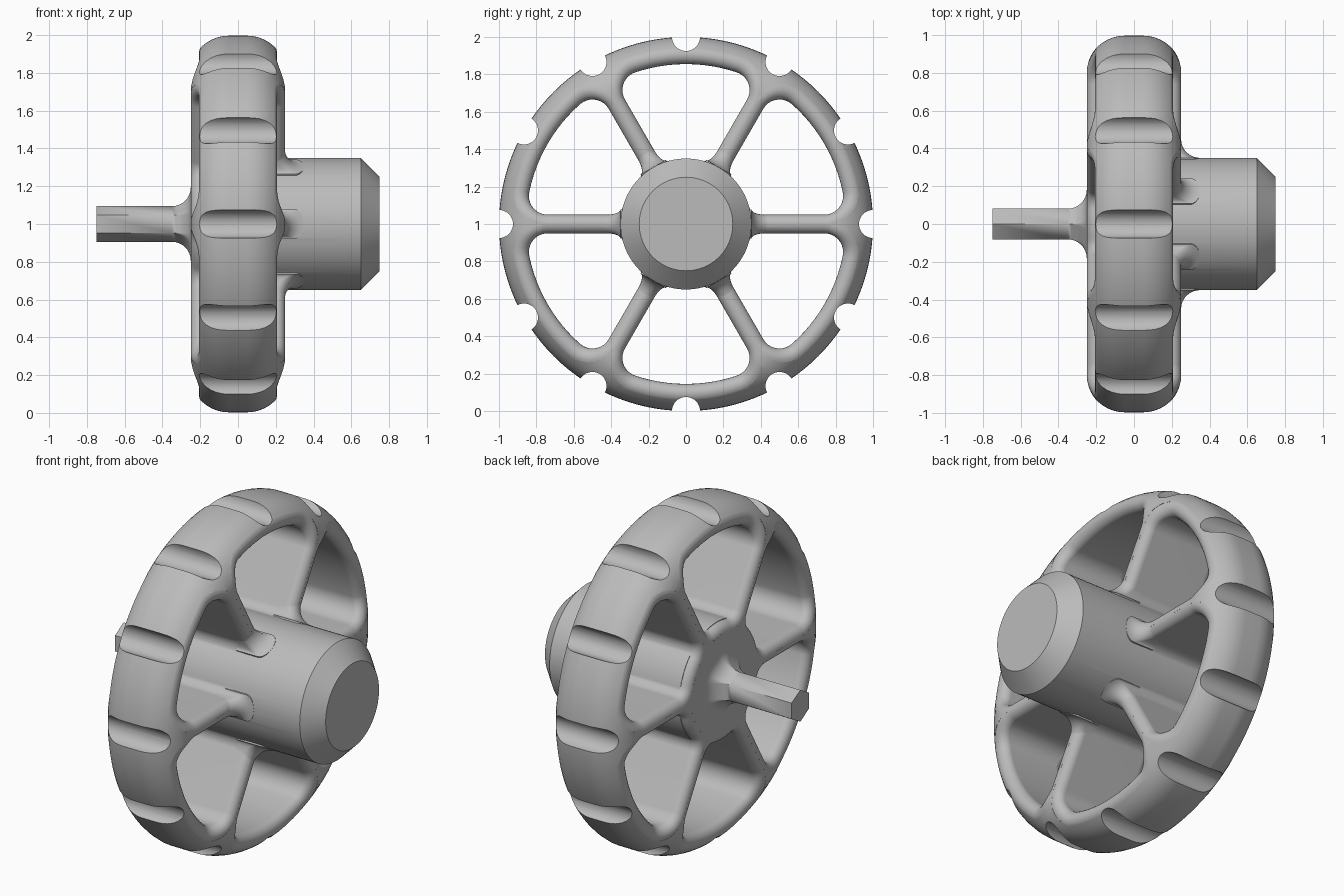
import bpy, bmesh
from math import sin, cos, pi, radians, sqrt, atan2, asin
from mathutils import Vector, Matrix

cube = bpy.data.objects.get("Cube")
if cube:
    bpy.data.objects.remove(cube)

grey = bpy.data.materials.new("light_grey")
grey.use_nodes = True
COLOR = (0.5, 0.5, 0.5, 1)
grey.diffuse_color = COLOR
grey.node_tree.nodes["Principled BSDF"].inputs["Base Color"].default_value = COLOR

HALF, EDGE, FILLET = 0.25, 0.2, 0.05   # half width, tread rounding, opening rounding


def loft(name, rings, angles=(0,)):
    """Skin closed rings of points, repeated at angles about the axle (x)."""
    bm = bmesh.new()
    for a in angles:
        turn = Matrix.Rotation(a, 3, 'X')
        rows = [[bm.verts.new(turn @ Vector(p)) for p in ring] for ring in rings]
        n = len(rows[0])
        for r0, r1 in zip(rows, rows[1:]):
            for i in range(n):
                j = (i + 1) % n
                bm.faces.new((r0[i], r0[j], r1[j], r1[i]))
        bm.faces.new(rows[0])
        bm.faces.new(rows[-1])
    bmesh.ops.remove_doubles(bm, verts=bm.verts, dist=0.00001)
    bmesh.ops.recalc_face_normals(bm, faces=bm.faces)
    mesh = bpy.data.meshes.new(name)
    bm.to_mesh(mesh)
    bm.free()
    mesh.materials.append(grey)
    obj = bpy.data.objects.new(name, mesh)
    bpy.context.collection.objects.link(obj)
    return obj


def circle(x, r, n, y=0):
    return [(x, y + r * cos(2 * pi * i / n), r * sin(2 * pi * i / n)) for i in range(n)]


def span(a, b, n):
    return [a + (b - a) * i / n for i in range(n + 1)]


def combine(target, tool, operation):
    mod = target.modifiers.new("combine", 'BOOLEAN')
    mod.operation, mod.object, mod.solver = operation, tool, 'MANIFOLD'
    bpy.context.view_layer.objects.active = target
    bpy.ops.object.modifier_apply(modifier=mod.name)
    bpy.data.objects.remove(tool)


# Wheel body: a disc with a rounded tread
arc = [(HALF - EDGE + EDGE * sin(a), 1 - EDGE + EDGE * cos(a)) for a in span(0, pi / 2, 10)]
profile = [(-x, r) for x, r in reversed(arc)] + arc
wheel = loft("handwheel", [circle(x, r, 120) for x, r in profile])


def opening_outline(gap, inner, outer, c_in, c_out):
    """Points and outward normals of a rounded sector between two spokes."""
    half = []

    def add(center, radius, angles, sign=1):
        for a in angles:
            n = Vector((cos(a), sin(a)))
            half.append((center + n * radius, n * sign))

    def corner(reach, c):
        v = gap + c
        return Vector((sqrt(reach * reach - v * v), v))

    ci, co = corner(inner + c_in, c_in), corner(outer - c_out, c_out)
    ti, to = atan2(ci.y, ci.x), atan2(co.y, co.x)
    zero = Vector((0, 0))
    add(zero, inner, span(pi / 6, ti, 4), -1)
    add(ci, c_in, span(ti + pi, 1.5 * pi, 6)[1:])
    add(co, c_out, span(-pi / 2, to, 9))
    add(zero, outer, span(to, pi / 6, 6)[1:])

    def mirror(p):
        c, s = cos(pi / 3), sin(pi / 3)
        return Vector((c * p.x + s * p.y, s * p.x - c * p.y))

    return half + [(mirror(p), mirror(n)) for p, n in reversed(half[1:-1])]


# Six openings whose edges are rounded where they meet the faces and the tread
outline = opening_outline(0.05, 0.347, 0.855, 0.07, 0.1)
STEPS = 8


def opening_ring(step, side):
    ring = []
    for p, n in outline:
        over = max(0, (p + n * FILLET).length - (1 - EDGE))
        reach = EDGE - FILLET
        xc = HALF - EDGE + sqrt(reach * reach - over * over)
        a = (radians(85) + asin(over / reach)) * min(step, STEPS) / STEPS
        q = p + n * FILLET * (1 - cos(a))
        x = xc + FILLET * sin(a) if step <= STEPS else 0.4
        ring.append((side * x, q.x, q.y))
    return ring


sixths = [i * pi / 3 for i in range(6)]
rings = [opening_ring(s, 1) for s in range(STEPS + 1, -1, -1)]
rings += [opening_ring(s, -1) for s in range(STEPS + 2)]
combine(wheel, loft("openings", rings, sixths), 'DIFFERENCE')

# Hub with a chamfered end
hub = [(-0.2, 0.35), (0.65, 0.35), (0.75, 0.25)]
combine(wheel, loft("hub", [circle(x, r, 96) for x, r in hub]), 'UNION')

# Rounded webs blending each spoke into the hub
stations = [(0.5, 0.248, 0.046)]
for t in span(0, 1, 8):
    a = t * pi / 2
    stations.append((0.45 - 0.1 * sin(a), 0.349 - 0.1 * cos(a), 0.048 + 0.03 * t * t))
stations.append((0.3, 0.349, 0.078))
webs = []
for r, top, w in stations:
    dome = [(top - 0.05 + 0.05 * sin(a), r, w * cos(a)) for a in span(0, pi, 12)]
    webs.append([(0.16, r, w)] + dome + [(0.16, r, -w)])
combine(wheel, loft("webs", webs, sixths), 'UNION')


# Hexagonal stem with a flared foot
def hexagon(x, flare):
    ring = []
    for i in range(6):
        mid = pi / 2 + i * pi / 3
        for a in span(mid - pi / 6, mid + pi / 6, 4):
            ring.append((x, 0.094 * cos(mid) + flare * cos(a),
                         0.094 * sin(mid) + flare * sin(a)))
    return ring


stem = [hexagon(-0.75, 0)]
stem += [hexagon(-0.35 + 0.1 * sin(a), 0.1 * (1 - cos(a))) for a in span(0, pi / 2, 8)]
stem.append(hexagon(-0.2, 0.1))
combine(wheel, loft("stem", stem), 'UNION')

# Twelve grip flutes across the tread
flutes = loft("flutes", [circle(x, 0.075, 32, 1) for x in (-0.4, 0.4)],
              [i * pi / 6 for i in range(12)])
combine(wheel, flutes, 'DIFFERENCE')

# Stand on the ground and smooth
wheel.data.transform(Matrix.Translation((0, 0, 1)))
bpy.ops.object.select_all(action='DESELECT')
wheel.select_set(True)
bpy.context.view_layer.objects.active = wheel
bpy.ops.object.shade_smooth_by_angle(angle=radians(28))
normals = wheel.modifiers.new("even_normals", 'WEIGHTED_NORMAL')
normals.keep_sharp = True
